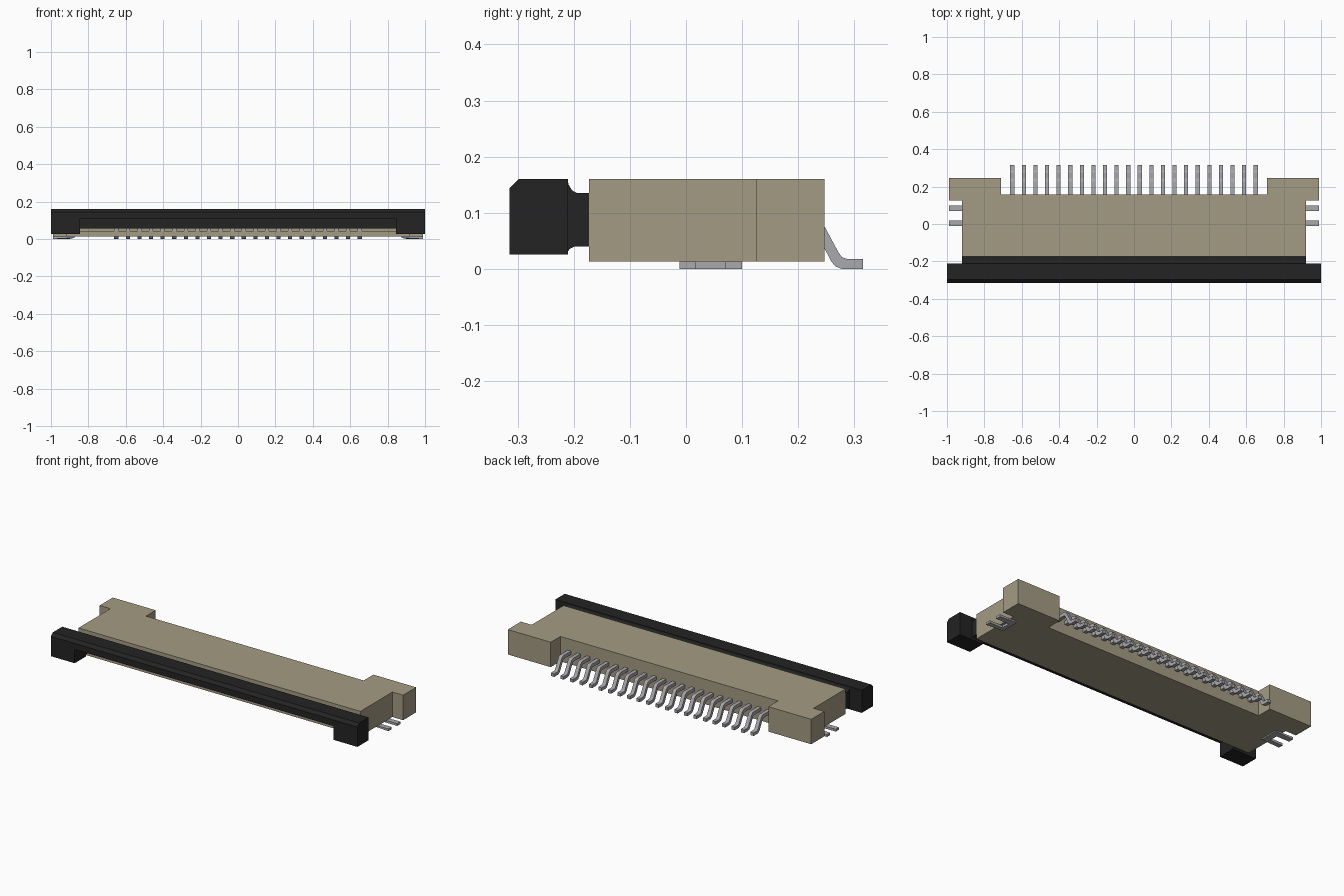
import bpy, bmesh
from mathutils import Vector

if "Cube" in bpy.data.objects:
    bpy.data.objects.remove(bpy.data.objects["Cube"])


def material(name, rgb):
    m = bpy.data.materials.new(name)
    m.diffuse_color = (*rgb, 1)
    m.use_nodes = True
    m.node_tree.nodes["Principled BSDF"].inputs["Base Color"].default_value = m.diffuse_color
    return m


TAN = material("tan plastic", (0.37, 0.33, 0.225))
BLACK = material("black plastic", (0.017, 0.017, 0.017))
METAL = material("grey metal", (0.40, 0.40, 0.42))
AXES = {"x": lambda a, b, t: (t, a, b),
        "y": lambda a, b, t: (a, t, b),
        "z": lambda a, b, t: (a, b, t)}


def add_prism(bm, outline, axis, lo, hi):
    """Extrude a 2D outline along an axis from lo to hi."""
    place = AXES[axis]
    face = bm.faces.new([bm.verts.new(place(a, b, lo)) for a, b in outline])
    out = bmesh.ops.extrude_face_region(bm, geom=[face])
    verts = [g for g in out["geom"] if isinstance(g, bmesh.types.BMVert)]
    bmesh.ops.translate(bm, verts=verts, vec=Vector(place(0, 0, hi - lo)))


def rect(a0, a1, b0, b1):
    return [(a0, b0), (a1, b0), (a1, b1), (a0, b1)]


def mirrored(half):
    return half + [(-a, b) for a, b in reversed(half)]


def finish(bm, name, mat):
    bmesh.ops.recalc_face_normals(bm, faces=bm.faces)
    mesh = bpy.data.meshes.new(name)
    bm.to_mesh(mesh)
    bm.free()
    mesh.materials.append(mat)
    obj = bpy.data.objects.new(name, mesh)
    bpy.context.collection.objects.link(obj)
    return obj


# Housing with rear ears
bm = bmesh.new()
add_prism(bm, mirrored([(0.92, -0.173), (0.92, 0.125), (0.99, 0.125),
                        (0.99, 0.247), (0.71, 0.247), (0.71, 0.157)]),
          "z", 0.013, 0.16)
housing = finish(bm, "housing", TAN)

# Cable slot cut into the front of the housing
bm = bmesh.new()
add_prism(bm, rect(-0.845, 0.845, 0.042, 0.11), "y", -0.3, 0.06)
cutter = finish(bm, "slot_cutter", TAN)
cutter.hide_render = True
cutter.hide_viewport = True
cut = housing.modifiers.new("slot", "BOOLEAN")
cut.object = cutter
cut.solver = "EXACT"

# Locking slider bar: U outline with a chamfered top front edge
bm = bmesh.new()
add_prism(bm, mirrored([(0.845, 0.107), (0.845, 0.026), (1.0, 0.026), (1.0, 0.16)]),
          "y", -0.315, -0.21)
edge = [e for e in bm.edges
        if all(v.co.y < -0.31 and v.co.z > 0.155 for v in e.verts)]
bmesh.ops.bevel(bm, geom=edge, offset=0.017, segments=1, affect="EDGES")
finish(bm, "slider_bar", BLACK)

# Slider neck, flared where it meets the bar
top = [(-0.173, 0.135), (-0.194, 0.135), (-0.203, 0.14), (-0.209, 0.15), (-0.211, 0.158)]
low = [(-0.211, 0.03), (-0.207, 0.036), (-0.198, 0.04), (-0.173, 0.04)]
bm = bmesh.new()
for s in (-1, 1):
    add_prism(bm, top + low, "x", s * 0.845, s * 0.92)
add_prism(bm, top + [(-0.211, 0.057), (-0.173, 0.057)], "x", -0.845, 0.845)
finish(bm, "slider_neck", BLACK)

# Slider tongue reaching into the slot
bm = bmesh.new()
add_prism(bm, rect(-0.84, 0.84, 0.057, 0.107), "y", -0.174, 0.04)
finish(bm, "slider_tongue", BLACK)

# Rows of bent leads and the matching contacts inside the slot
COUNT, PITCH, HALF = 22, 0.062, 0.011
lead = [(0.15, 0.092), (0.225, 0.092), (0.235, 0.09), (0.243, 0.083), (0.272, 0.029),
        (0.278, 0.021), (0.286, 0.018), (0.315, 0.018), (0.315, 0), (0.278, 0),
        (0.267, 0.004), (0.259, 0.013), (0.231, 0.067), (0.222, 0.072), (0.15, 0.072)]
leads, contacts = bmesh.new(), bmesh.new()
for i in range(COUNT):
    x = (i - (COUNT - 1) / 2) * PITCH
    add_prism(leads, lead, "x", x - HALF, x + HALF)
    add_prism(contacts, rect(-0.17, 0.06, 0.042, 0.056), "x", x - HALF, x + HALF)
finish(leads, "leads", METAL)
finish(contacts, "contacts", METAL)

# U-shaped solder tabs under each side
tab = [(0.875, -0.012), (0.99, -0.012), (0.99, 0.018), (0.905, 0.018),
       (0.905, 0.07), (0.99, 0.07), (0.99, 0.10), (0.875, 0.10)]
for side, s in (("left", -1), ("right", 1)):
    bm = bmesh.new()
    add_prism(bm, [(s * a, b) for a, b in tab], "z", 0.0, 0.0135)
    # thinner raised crossbar
    for v in bm.verts:
        if abs(v.co.x) < 0.88 and v.co.z < 0.005:
            v.co.z = 0.006
    finish(bm, side + "_solder_tab", METAL)
